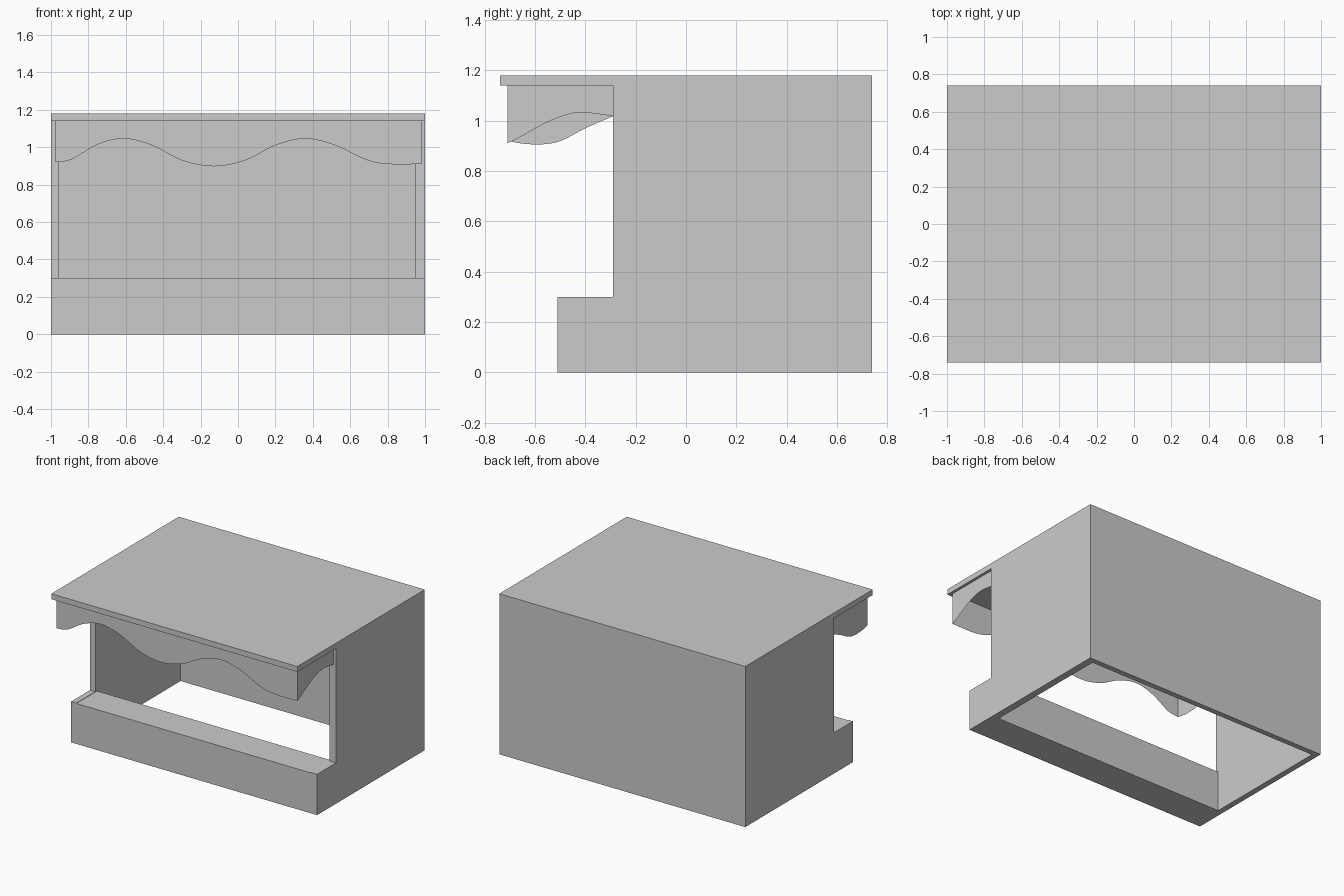
import bpy
import bmesh

if "Cube" in bpy.data.objects:
    bpy.data.objects.remove(bpy.data.objects["Cube"])


def make_object(name, bm):
    bmesh.ops.recalc_face_normals(bm, faces=bm.faces)
    mesh = bpy.data.meshes.new(name)
    bm.to_mesh(mesh)
    bm.free()
    obj = bpy.data.objects.new(name, mesh)
    bpy.context.collection.objects.link(obj)
    return obj


def extrude_profile(name, profile, x0, x1):
    """Extrude a closed (y, z) outline from x0 to x1."""
    bm = bmesh.new()
    face = bm.faces.new([bm.verts.new((x0, y, z)) for y, z in profile])
    res = bmesh.ops.extrude_face_region(bm, geom=[face])
    verts = [v for v in res["geom"] if isinstance(v, bmesh.types.BMVert)]
    bmesh.ops.translate(bm, verts=verts, vec=(x1 - x0, 0, 0))
    return make_object(name, bm)


def smooth_curve(pts, steps=6):
    """Catmull-Rom curve through (position, height) points."""
    p = [pts[0]] + pts + [pts[-1]]
    out = []
    for i in range(1, len(p) - 2):
        a, b, c, d = p[i - 1:i + 3]
        for s in range(steps):
            t = s / steps
            out.append(tuple(
                0.5 * (2 * b[k] + (c[k] - a[k]) * t
                       + (2 * a[k] - 5 * b[k] + 4 * c[k] - d[k]) * t * t
                       + (3 * b[k] - a[k] - 3 * c[k] + d[k]) * t ** 3)
                for k in (0, 1)))
    return out + [pts[-1]]


def hanging_cloth(name, edge, place, top=1.14):
    """Thin sheet hanging from the roof down to a wavy edge."""
    bm = bmesh.new()
    cols = [(bm.verts.new((*place(u), top)), bm.verts.new((*place(u), z)))
            for u, z in smooth_curve(edge)]
    for (a, b), (c, d) in zip(cols, cols[1:]):
        bm.faces.new((a, b, d, c))
    return make_object(name, bm)


# Stall body: L-shaped block hollowed out, open below and in front
body = extrude_profile("stall_body", [(-0.51, 0), (0.74, 0), (0.74, 1.14),
                                      (-0.29, 1.14), (-0.29, 0.3), (-0.51, 0.3)], -1, 1)
cutter = extrude_profile("body_cutter", [(-0.27, -0.5), (0.70, -0.5), (0.70, 1.5),
                                         (-0.6, 1.5), (-0.6, 0.297), (-0.27, 0.297)],
                         -0.957, 0.948)
cutter.hide_render = True
cutter.hide_viewport = True
cutter.display_type = 'WIRE'
mod = body.modifiers.new("hollow", 'BOOLEAN')
mod.operation = 'DIFFERENCE'
mod.solver = 'EXACT'
mod.object = cutter

# Flat roof
extrude_profile("roof", [(-0.74, 1.14), (0.74, 1.14), (0.74, 1.18), (-0.74, 1.18)], -1, 1)

# Wavy valance: front and both sides
hanging_cloth("valance_front",
              [(-0.977, 0.92), (-0.89, 0.935), (-0.75, 1.015), (-0.61, 1.046),
               (-0.46, 1.01), (-0.3, 0.93), (-0.13, 0.898), (0.04, 0.93),
               (0.2, 1.01), (0.36, 1.046), (0.52, 1.01), (0.68, 0.935),
               (0.8, 0.91), (0.98, 0.91)], lambda u: (u, -0.71))
hanging_cloth("valance_right",
              [(-0.71, 0.91), (-0.66, 0.935), (-0.56, 0.99), (-0.47, 1.025),
               (-0.4, 1.032), (-0.29, 1.018)], lambda u: (0.98, u))
hanging_cloth("valance_left",
              [(-0.71, 0.92), (-0.64, 0.908), (-0.56, 0.907), (-0.49, 0.923),
               (-0.4, 0.97), (-0.29, 1.018)], lambda u: (-0.977, u))
